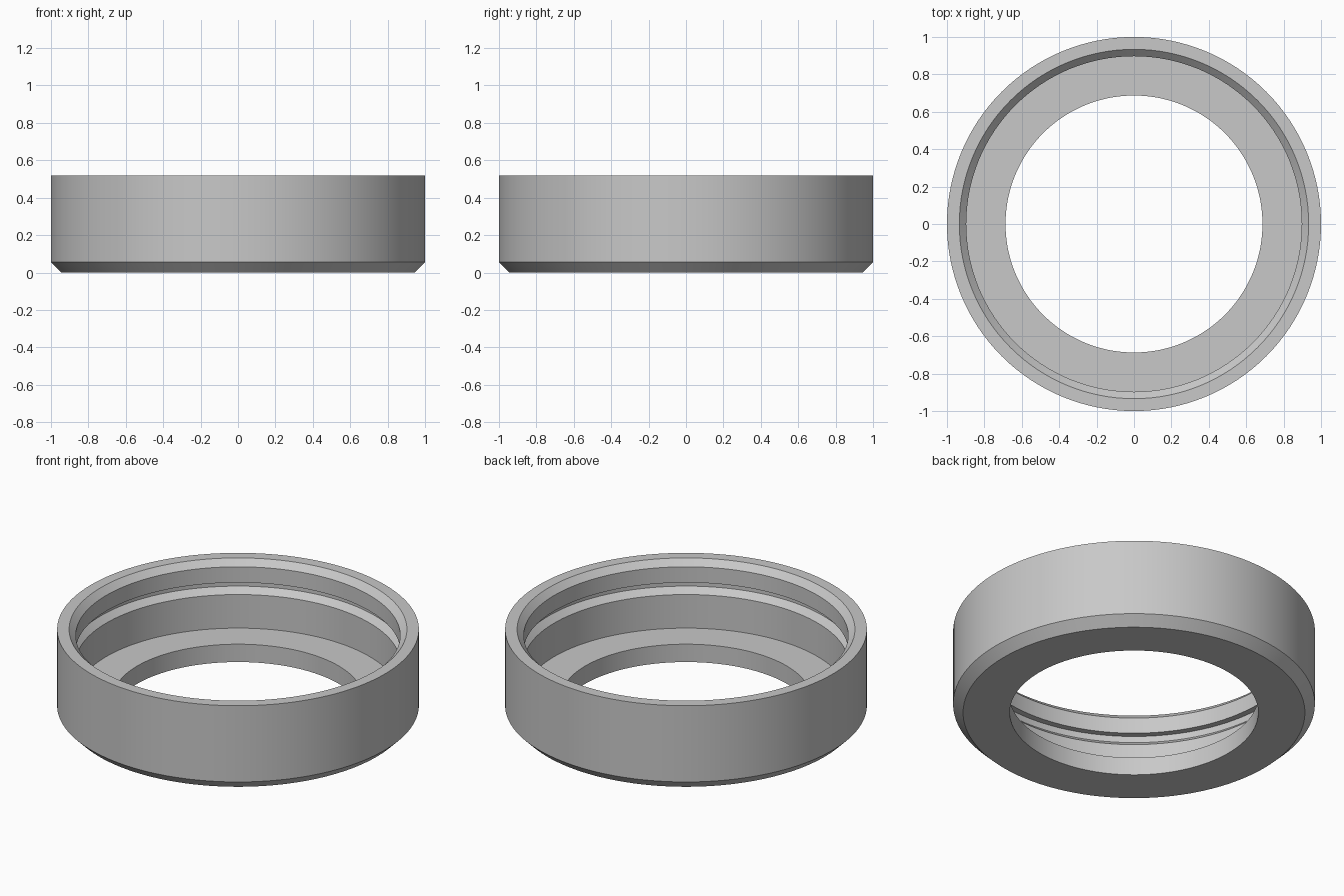
import bpy, bmesh, math

cube = bpy.data.objects.get("Cube")
if cube:
    bpy.data.objects.remove(cube, do_unlink=True)

# Plain grey finish
GREY = (0.58, 0.58, 0.58, 1)
grey = bpy.data.materials.new("plain_grey")
grey.use_nodes = True
grey.diffuse_color = GREY
grey.node_tree.nodes["Principled BSDF"].inputs["Base Color"].default_value = GREY

# Closed cross-section of the ring as (radius, height)
HOLE, BORE, GROOVE, OUTER = 0.687, 0.897, 0.934, 1.0
TOP, FLOOR = 0.52, 0.109
profile = [
    (HOLE, 0), (0.945, 0),                       # underside
    (OUTER, 0.055), (OUTER, TOP),                # chamfered outer wall
    (GROOVE, TOP), (BORE, 0.483),                # rim and lead-in chamfer
    (BORE, 0.387), (GROOVE, 0.387),              # snap groove
    (GROOVE, 0.348), (BORE, 0.314),
    (BORE, FLOOR), (HOLE, FLOOR),                # bore and inner ledge
]

# Turn the section into a ring
bm = bmesh.new()
verts = [bm.verts.new((r, 0, z)) for r, z in profile]
edges = [bm.edges.new((a, b)) for a, b in zip(verts, verts[1:] + verts[:1])]
bmesh.ops.spin(bm, geom=verts + edges, cent=(0, 0, 0), axis=(0, 0, 1),
               angle=math.tau, steps=128, use_merge=True)
bmesh.ops.remove_doubles(bm, verts=bm.verts, dist=0.0001)
bmesh.ops.recalc_face_normals(bm, faces=bm.faces)
mesh = bpy.data.meshes.new("grooved_ring")
bm.to_mesh(mesh)
bm.free()
mesh.materials.append(grey)

ring = bpy.data.objects.new("grooved_ring", mesh)
bpy.context.collection.objects.link(ring)
bpy.ops.object.select_all(action='DESELECT')
ring.select_set(True)
bpy.context.view_layer.objects.active = ring
bpy.ops.object.shade_smooth_by_angle(angle=math.radians(25))
